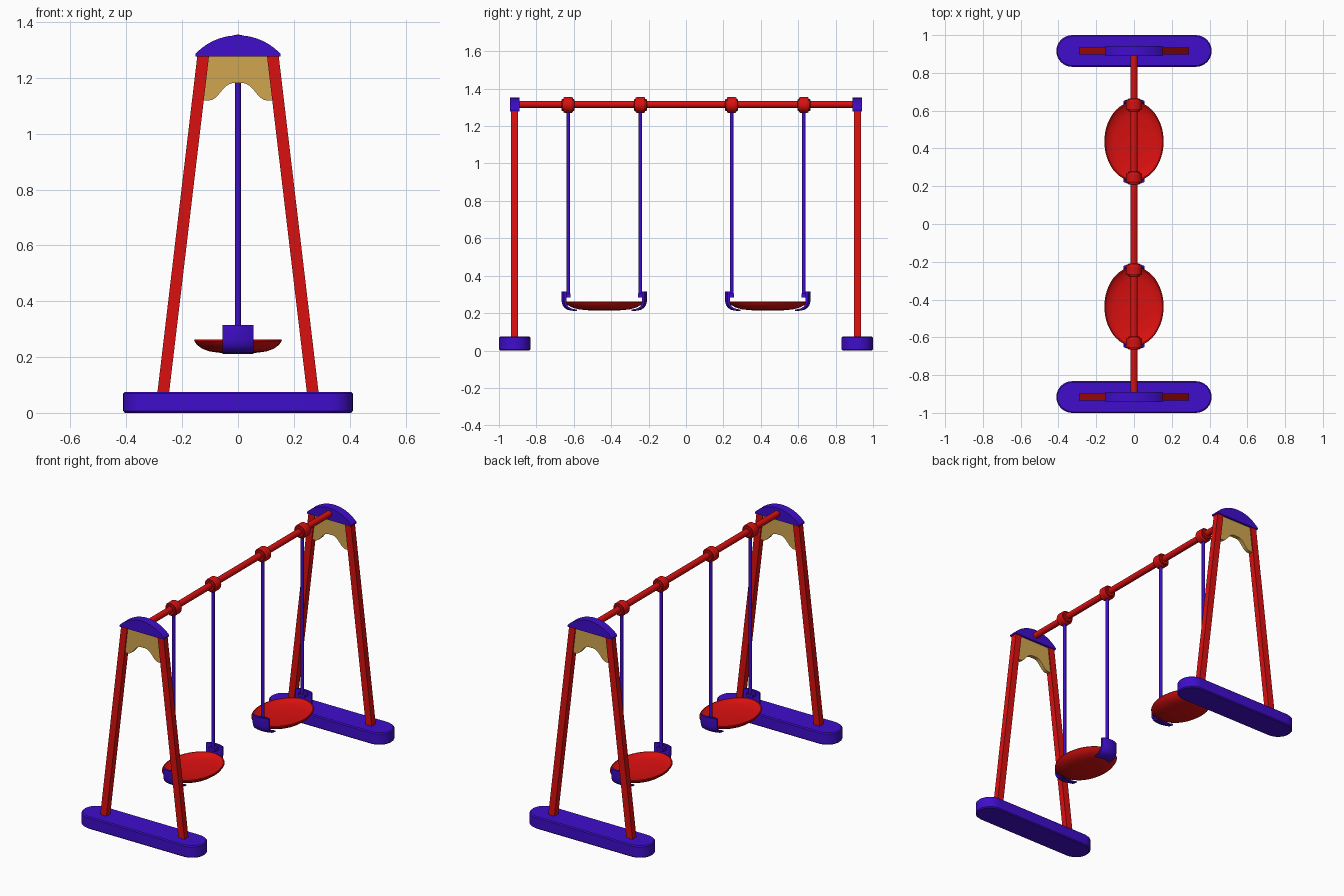
import bpy, bmesh, math
from mathutils import Matrix, Vector

if "Cube" in bpy.data.objects:
    bpy.data.objects.remove(bpy.data.objects["Cube"])


def material(name, rgb):
    m = bpy.data.materials.new(name)
    m.diffuse_color = (*rgb, 1)
    m.use_nodes = True
    m.node_tree.nodes["Principled BSDF"].inputs["Base Color"].default_value = m.diffuse_color
    return m


BLUE = material("blue", (0.05, 0.004, 0.6))
RED = material("red", (0.7, 0.005, 0.005))
GOLD = material("gold", (0.64, 0.38, 0.08))


def finish(name, bm, mat):
    bmesh.ops.recalc_face_normals(bm, faces=bm.faces)
    me = bpy.data.meshes.new(name)
    bm.to_mesh(me)
    bm.free()
    me.materials.append(mat)
    ob = bpy.data.objects.new(name, me)
    bpy.context.collection.objects.link(ob)
    return ob


def loft(name, rings, mat):
    """Closed solid through rings with equal point counts, capped at both ends."""
    bm = bmesh.new()
    vs = [[bm.verts.new(p) for p in r] for r in rings]
    n = len(vs[0])
    for a, b in zip(vs, vs[1:]):
        for i in range(n):
            j = (i + 1) % n
            bm.faces.new((a[i], a[j], b[j], b[i]))
    bm.faces.new(vs[0])
    bm.faces.new(vs[-1])
    return finish(name, bm, mat)


def prism(name, xz, yc, half, mat):
    return loft(name, [[(x, yc + s * half, z) for x, z in xz] for s in (-1, 1)], mat)


def lathe(name, profile, mat, matrix, segs):
    """Spin (radius, height) points round z, then place with matrix."""
    bm = bmesh.new()
    vs = [bm.verts.new((r, 0, z)) for r, z in profile]
    es = [bm.edges.new(e) for e in zip(vs, vs[1:])]
    bmesh.ops.spin(bm, geom=vs + es, cent=(0, 0, 0), axis=(0, 0, 1),
                   angle=2 * math.pi, steps=segs)
    bmesh.ops.remove_doubles(bm, verts=bm.verts, dist=1e-5)
    bm.transform(matrix)
    return finish(name, bm, mat)


ALONG_Y = Matrix.Rotation(math.pi / 2, 4, 'X')

# End frames
for side, tag in ((-1, "front"), (1, "back")):
    yc = side * 0.916

    # Rounded foot
    outline = []
    for sx, start in ((1, -90), (-1, 90)):
        for i in range(17):
            a = math.radians(start + 180 * i / 16)
            outline.append((sx * 0.327 + 0.084 * math.cos(a), 0.084 * math.sin(a)))
    levels = ((0, 0.93), (0.006, 1), (0.069, 1), (0.075, 0.93))
    loft(tag + "_foot", [[(x - math.copysign(0.084 * (1 - k), x), yc + y * k, z)
                          for x, y in outline] for z, k in levels], BLUE)

    # Slanted legs
    for s, lr in ((-1, "left"), (1, "right")):
        prism(f"{tag}_{lr}_leg", [(s * 0.289, 0.07), (s * 0.247, 0.07),
                                  (s * 0.103, 1.285), (s * 0.145, 1.285)], yc, 0.019, RED)

    # Gold panel with scalloped lower edge
    half = [(-0.105, 1.29), (-0.126, 1.12), (-0.108, 1.118), (-0.093, 1.121),
            (-0.08, 1.129), (-0.068, 1.142), (-0.055, 1.158), (-0.043, 1.17),
            (-0.032, 1.177), (-0.02, 1.181)]
    prism(tag + "_panel", half + [(-x, z) for x, z in reversed(half)], yc, 0.012, GOLD)

    # Arched cap
    R = (0.152 ** 2 + 0.066 ** 2) / (2 * 0.066)
    amax = math.asin(0.152 / R)
    arc = [(R * math.sin(amax * t / 10), 1.352 - R + R * math.cos(amax * t / 10))
           for t in range(-10, 11)]
    prism(tag + "_cap", [(-0.152, 1.277)] + arc + [(0.152, 1.277)], yc, 0.026, BLUE)

# Top beam
BEAM_Z = 1.316
lathe("beam", [(0, -0.9), (0.019, -0.9), (0.019, 0.9), (0, 0.9)], RED,
      Matrix.Translation((0, 0, BEAM_Z)) @ ALONG_Y, 24)

# Swings
A, B = 0.157, 0.21
for side, tag in ((-1, "front"), (1, "back")):
    yc = side * 0.437

    # Dished oval seat
    dish = [(0, 0.213), (0.4, 0.215), (0.65, 0.22), (0.82, 0.23), (0.94, 0.244),
            (1, 0.258), (0.99, 0.262), (0.96, 0.262), (0.88, 0.25), (0.7, 0.242),
            (0.4, 0.237), (0, 0.235)]
    lathe(tag + "_seat", dish, RED, Matrix.Translation((0, yc, 0))
          @ Matrix.Diagonal((A, B, 1, 1)), 48)

    for s, end in ((-1, "near"), (1, "far")):
        y = yc + s * 0.193
        name = f"{tag}_{end}_"

        # Curved bracket wrapping the seat end
        prof = [(0.228, 0.315), (0.228, 0.262), (0.223, 0.243), (0.213, 0.228),
                (0.195, 0.217), (0.16, 0.211), (0.16, 0.219), (0.19, 0.225),
                (0.205, 0.235), (0.213, 0.25), (0.216, 0.265), (0.216, 0.315)]
        rings = []
        for i in range(-4, 5):
            x = 0.055 * i / 4
            drop = B * (1 - math.sqrt(1 - (x / A) ** 2))
            rings.append([(x, yc + s * (d - drop), z) for d, z in prof])
        loft(name + "bracket", rings, BLUE)

        # Tab joining rod to bracket
        tab = [(-0.022, 0.284), (0.022, 0.284), (0.022, 0.304), (-0.022, 0.304)]
        prism(name + "tab", tab, yc + s * 0.2, 0.02, BLUE)

        # Hanging rod
        lathe(name + "rod", [(0, 0.287), (0.01, 0.287), (0.01, BEAM_Z), (0, BEAM_Z)],
              BLUE, Matrix.Translation((0, y, 0)), 16)

        # Stepped coupling on the beam
        ring = [(0, -0.035), (0.028, -0.035), (0.032, -0.031), (0.032, -0.026),
                (0.038, -0.026), (0.042, -0.02)]
        lathe(name + "coupling", ring + [(r, -h) for r, h in reversed(ring)], RED,
              Matrix.Translation((0, y, BEAM_Z - 0.003)) @ ALONG_Y, 24)

# Smooth shading with crisp edges
bpy.ops.object.select_all(action='SELECT')
bpy.context.view_layer.objects.active = bpy.data.objects["beam"]
bpy.ops.object.shade_smooth_by_angle(angle=math.radians(30))
